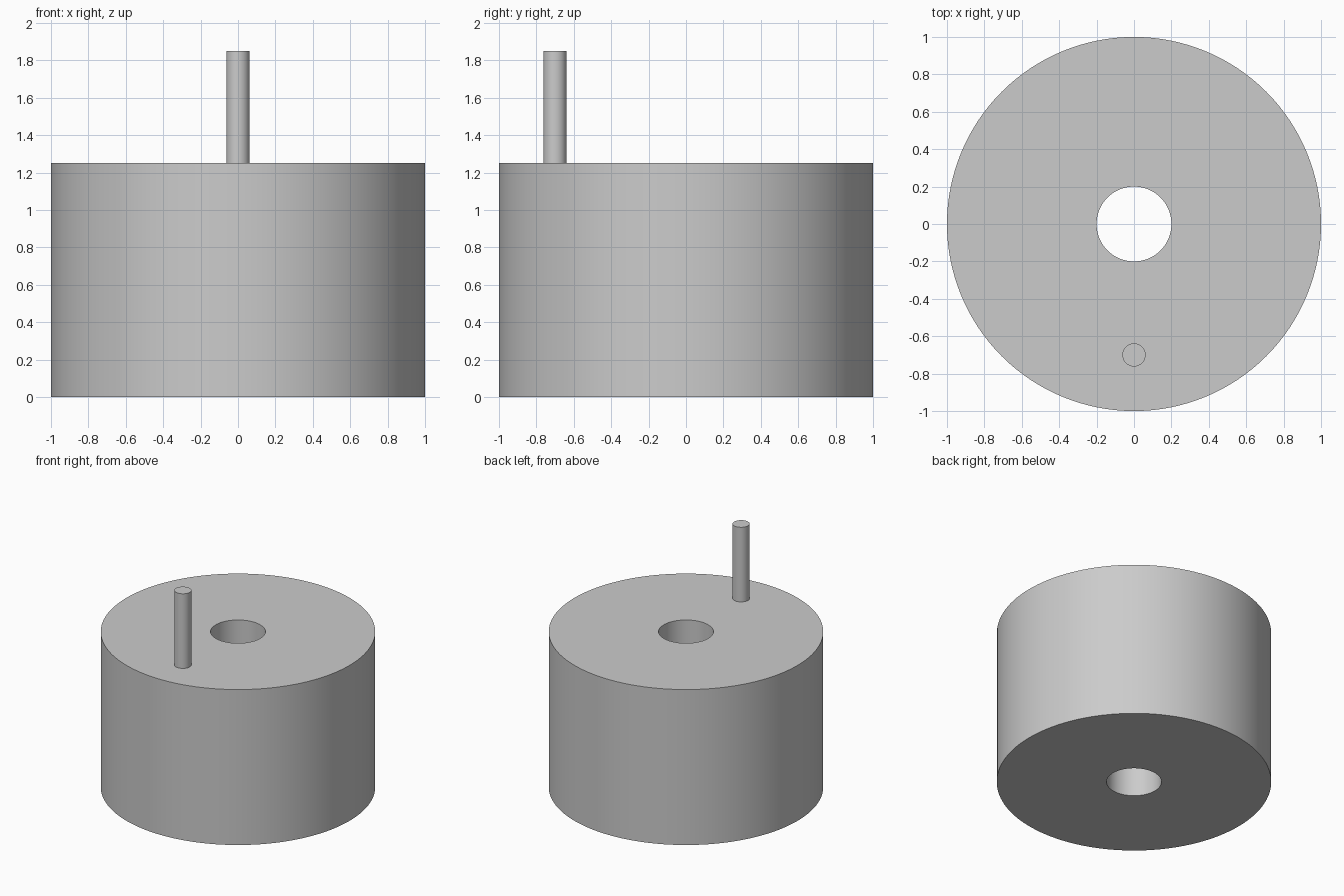
import bpy
import bmesh
import math

cube = bpy.data.objects.get("Cube")
if cube:
    bpy.data.objects.remove(cube, do_unlink=True)

RADIUS, HEIGHT, BORE = 1.0, 1.25, 0.2
PIN_RADIUS, PIN_TOP, PIN_Y = 0.062, 1.85, -0.7

# Plain grey for the whole model
grey = bpy.data.materials.new("plain_grey")
grey.use_nodes = True
colour = (0.6, 0.6, 0.6, 1.0)
grey.diffuse_color = colour
grey.node_tree.nodes["Principled BSDF"].inputs["Base Color"].default_value = colour


def lathe(name, profile, segments, location=(0, 0, 0), closed=False):
    """Spin an (r, z) profile round the z axis into a smooth-sided solid."""
    bm = bmesh.new()
    verts = [bm.verts.new((r, 0, z)) for r, z in profile]
    edges = [bm.edges.new(pair) for pair in zip(verts, verts[1:])]
    if closed:
        edges.append(bm.edges.new((verts[-1], verts[0])))
    bmesh.ops.spin(bm, geom=verts + edges, cent=(0, 0, 0), axis=(0, 0, 1),
                   angle=math.tau, steps=segments, use_merge=True)
    bmesh.ops.remove_doubles(bm, verts=bm.verts, dist=1e-5)
    bmesh.ops.recalc_face_normals(bm, faces=bm.faces)
    mesh = bpy.data.meshes.new(name)
    bm.to_mesh(mesh)
    bm.free()
    mesh.materials.append(grey)
    obj = bpy.data.objects.new(name, mesh)
    obj.location = location
    bpy.context.collection.objects.link(obj)
    bpy.ops.object.select_all(action="DESELECT")
    obj.select_set(True)
    bpy.context.view_layer.objects.active = obj
    bpy.ops.object.shade_smooth_by_angle(angle=math.radians(30))
    return obj


# Thick drum with a bore right through it
lathe("drum", [(BORE, 0), (RADIUS, 0), (RADIUS, HEIGHT), (BORE, HEIGHT)],
      128, closed=True)

# Upright pin standing near the front edge
lathe("pin", [(0, HEIGHT), (PIN_RADIUS, HEIGHT), (PIN_RADIUS, PIN_TOP), (0, PIN_TOP)],
      48, location=(0, PIN_Y, 0))
